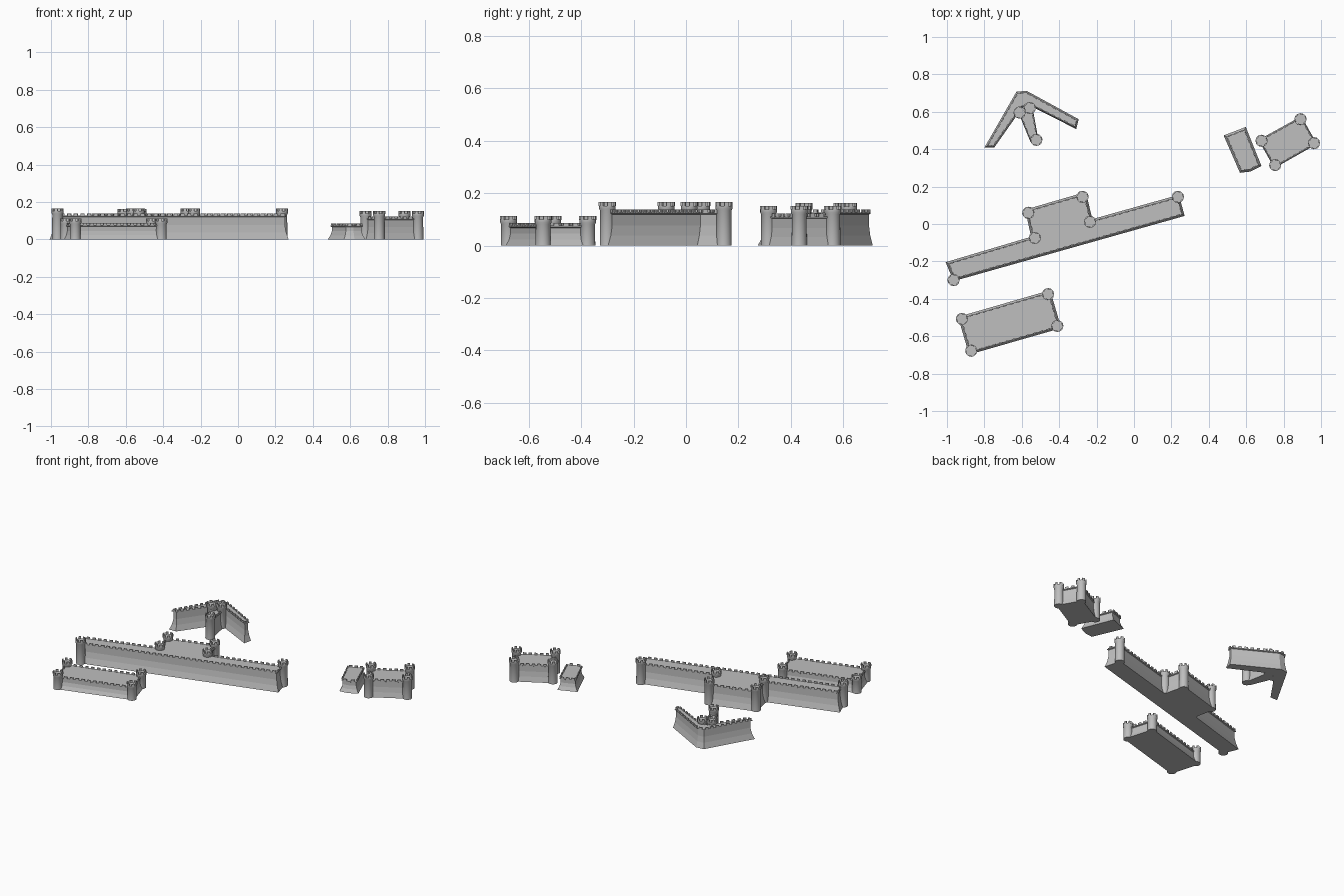
import bpy, bmesh, math
from mathutils import Vector, Matrix

if "Cube" in bpy.data.objects:
    bpy.data.objects.remove(bpy.data.objects["Cube"], do_unlink=True)

stone = bpy.data.materials.new("grey stone")
stone.use_nodes = True
stone.diffuse_color = (0.52, 0.52, 0.52, 1)
stone.node_tree.nodes["Principled BSDF"].inputs["Base Color"].default_value = (0.52, 0.52, 0.52, 1)


def finish(bm, name, smooth=False):
    bmesh.ops.recalc_face_normals(bm, faces=bm.faces)
    mesh = bpy.data.meshes.new(name)
    bm.to_mesh(mesh)
    bm.free()
    mesh.materials.append(stone)
    ob = bpy.data.objects.new(name, mesh)
    bpy.context.collection.objects.link(ob)
    if smooth:
        bpy.ops.object.select_all(action="DESELECT")
        ob.select_set(True)
        bpy.context.view_layer.objects.active = ob
        bpy.ops.object.shade_smooth_by_angle(angle=math.radians(35))


def offset(points, d):
    """Move a counter-clockwise outline outwards by d with mitred corners."""
    out = []
    for i, p in enumerate(points):
        a = (p - points[i - 1]).normalized()
        b = (points[(i + 1) % len(points)] - p).normalized()
        na, nb = Vector((a.y, -a.x)), Vector((b.y, -b.x))
        out.append(p + (na + nb) * d / max(0.4, 1 + na.dot(nb)))
    return out


def block(bm, centre, angle, size):
    m = Matrix.Translation(centre) @ Matrix.Rotation(angle, 4, "Z") @ Matrix.Diagonal((*size, 1))
    bmesh.ops.create_cube(bm, size=1, matrix=m)


def wall(name, outline, top, foot=0.017):
    """Battered wall with an overhanging cornice and a row of merlons."""
    pts = [Vector(p) for p in outline]
    if sum(p.cross(pts[(i + 1) % len(pts)]) for i, p in enumerate(pts)) < 0:
        pts.reverse()
    deck = top - 0.011
    profile = [(foot, 0), (foot * 0.35, deck * 0.3), (0, deck * 0.6),
               (0, deck - 0.008), (0.006, deck - 0.005), (0.006, deck)]
    bm = bmesh.new()
    rings = [[bm.verts.new((p.x, p.y, z)) for p in offset(pts, d)] for d, z in profile]
    n = len(pts)
    for low, high in zip(rings, rings[1:]):
        for i in range(n):
            j = (i + 1) % n
            bm.faces.new((low[i], low[j], high[j], high[i]))
    bm.faces.new(rings[0][::-1])
    bm.faces.new(rings[-1])
    # merlons along every edge
    edge = offset(pts, 0.004)
    for i, p in enumerate(edge):
        q = edge[(i + 1) % n]
        run = q - p
        count = max(1, round(run.length / 0.037))
        for k in range(count):
            c = p + run * (k + 0.5) / count
            block(bm, (c.x, c.y, deck + 0.005), math.atan2(run.y, run.x), (0.02, 0.007, 0.012))
    finish(bm, name)


def tower(name, x, y, top):
    """Round tower with a flared crown and six merlons."""
    bm = bmesh.new()
    deck, sides = top - 0.014, 20
    profile = [(0.029, 0), (0.028, deck - 0.018), (0.032, deck - 0.011), (0.032, deck)]
    rings = []
    for r, z in profile:
        rings.append([bm.verts.new((x + r * math.cos(math.tau * i / sides),
                                    y + r * math.sin(math.tau * i / sides), z)) for i in range(sides)])
    for low, high in zip(rings, rings[1:]):
        for i in range(sides):
            j = (i + 1) % sides
            bm.faces.new((low[i], low[j], high[j], high[i]))
    bm.faces.new(rings[0][::-1])
    bm.faces.new(rings[-1])
    for k in range(6):
        a = math.tau * k / 6 + 0.28
        block(bm, (x + 0.0285 * math.cos(a), y + 0.0285 * math.sin(a), deck + 0.0065),
              a, (0.007, 0.016, 0.015))
    finish(bm, name, True)


def towers(name, spots, top):
    for i, (x, y) in enumerate(spots):
        tower(f"{name}_tower_{i + 1}", x, y, top)


# long curtain wall with its rear bastion
wall("long_wall", [(-0.955, -0.285), (0.25, 0.055), (0.228, 0.135), (-0.235, 0.005), (-0.27, 0.15),
                   (-0.562, 0.065), (-0.53, -0.08), (-0.984, -0.215)], 0.138)
towers("long_wall", [(-0.965, -0.3), (0.235, 0.145), (-0.565, 0.06),
                     (-0.275, 0.145), (-0.235, 0.012), (-0.53, -0.075)], 0.166)

# low front fort
front = [(-0.92, -0.508), (-0.46, -0.375), (-0.41, -0.545), (-0.87, -0.677)]
wall("front_fort", front, 0.087)
towers("front_fort", front, 0.113)

# side fort and the low outwork beside it
side = [(0.682, 0.445), (0.89, 0.56), (0.962, 0.432), (0.755, 0.315)]
wall("side_fort", side, 0.122, 0.012)
towers("side_fort", side, 0.152)
wall("side_outwork", [(0.502, 0.464), (0.588, 0.497), (0.66, 0.318),
                      (0.618, 0.297), (0.577, 0.292)], 0.085)

# angled rear wall with the narrow gate fort inside it
wall("angled_wall", [(-0.776, 0.422), (-0.62, 0.694), (-0.578, 0.698), (-0.312, 0.553),
                     (-0.318, 0.528), (-0.55, 0.645), (-0.605, 0.635), (-0.755, 0.422)], 0.138, 0.014)
wall("gate_fort", [(-0.605, 0.59), (-0.548, 0.452), (-0.522, 0.455), (-0.552, 0.62)], 0.125, 0.01)
towers("gate_fort", [(-0.612, 0.596), (-0.557, 0.62), (-0.522, 0.45)], 0.163)
